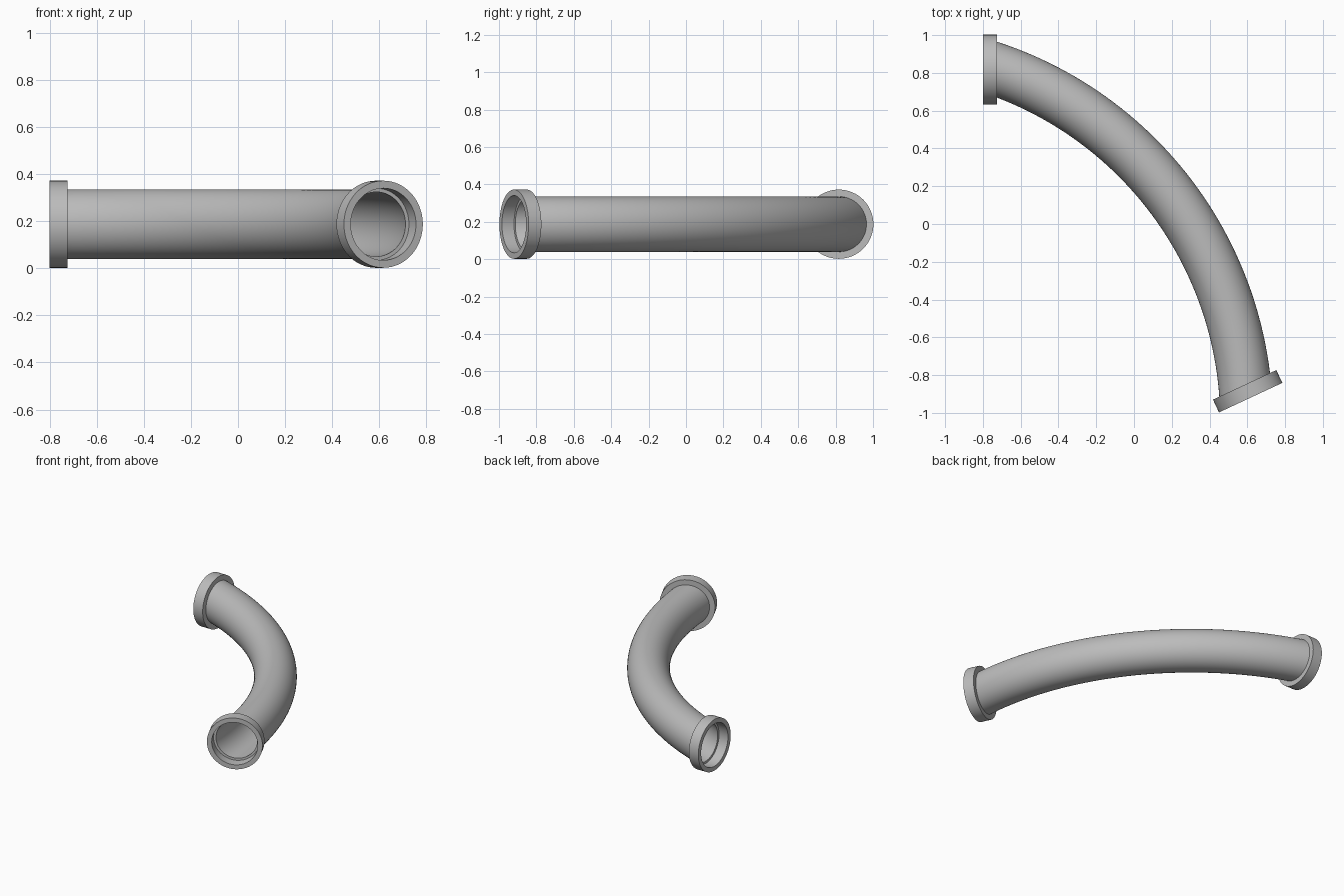
import bpy, bmesh
from math import sin, cos, pi, radians
from mathutils import Vector, Matrix

if "Cube" in bpy.data.objects:
    bpy.data.objects.remove(bpy.data.objects["Cube"])

SIDES, STEPS = 64, 48
SWEEP = radians(65)
PIVOT = Vector((-1.379, -1.046, 0.187))     # centre of the bend
START = Vector((-0.725, 0.817, 0.187))      # where the pipe meets the first collar
PIPE_OUT, PIPE_IN = 0.148, 0.137

grey = bpy.data.materials.new("pipe_grey")
grey.use_nodes = True
grey.diffuse_color = (0.5, 0.5, 0.5, 1)
grey.node_tree.nodes["Principled BSDF"].inputs["Base Color"].default_value = (0.5, 0.5, 0.5, 1)


def place(t):
    """Centre and heading of the pipe at fraction t of the bend."""
    turn = Matrix.Rotation(-SWEEP * t, 3, "Z")
    return PIVOT + turn @ (START - PIVOT), -SWEEP * t


def skin(name, rings):
    """Join circular rings (centre, heading, radius) into a closed hollow solid."""
    bm = bmesh.new()
    loops = []
    for centre, heading, radius in rings:
        side = Vector((-sin(heading), cos(heading), 0))
        loops.append([bm.verts.new(centre + radius * (side * cos(a) + Vector((0, 0, sin(a)))))
                      for a in (2 * pi * i / SIDES for i in range(SIDES))])
    for k, loop in enumerate(loops):
        after = loops[(k + 1) % len(loops)]
        for i in range(SIDES):
            j = (i + 1) % SIDES
            bm.faces.new((loop[i], loop[j], after[j], after[i]))
    bmesh.ops.recalc_face_normals(bm, faces=bm.faces)
    mesh = bpy.data.meshes.new(name)
    bm.to_mesh(mesh)
    bm.free()
    mesh.materials.append(grey)
    obj = bpy.data.objects.new(name, mesh)
    bpy.context.collection.objects.link(obj)
    bpy.ops.object.select_all(action="DESELECT")
    obj.select_set(True)
    bpy.context.view_layer.objects.active = obj
    bpy.ops.object.shade_smooth_by_angle(angle=radians(35))


# Curved pipe: outer wall one way, inner wall back
path = [place(i / STEPS) for i in range(STEPS + 1)]
skin("curved_pipe", [(c, h, PIPE_OUT) for c, h in path] + [(c, h, PIPE_IN) for c, h in reversed(path)])

# Socket collars: (distance outward, radius) profile with a stepped bore
COLLAR = [(0, PIPE_IN), (0, 0.185), (0.075, 0.185), (0.075, 0.153), (0.004, 0.153), (0.004, PIPE_IN)]
for name, t, way in (("back_collar", 0, -1), ("front_collar", 1, 1)):
    centre, heading = place(t)
    axis = Vector((cos(heading), sin(heading), 0)) * way
    skin(name, [(centre + axis * d, heading, r) for d, r in COLLAR])
